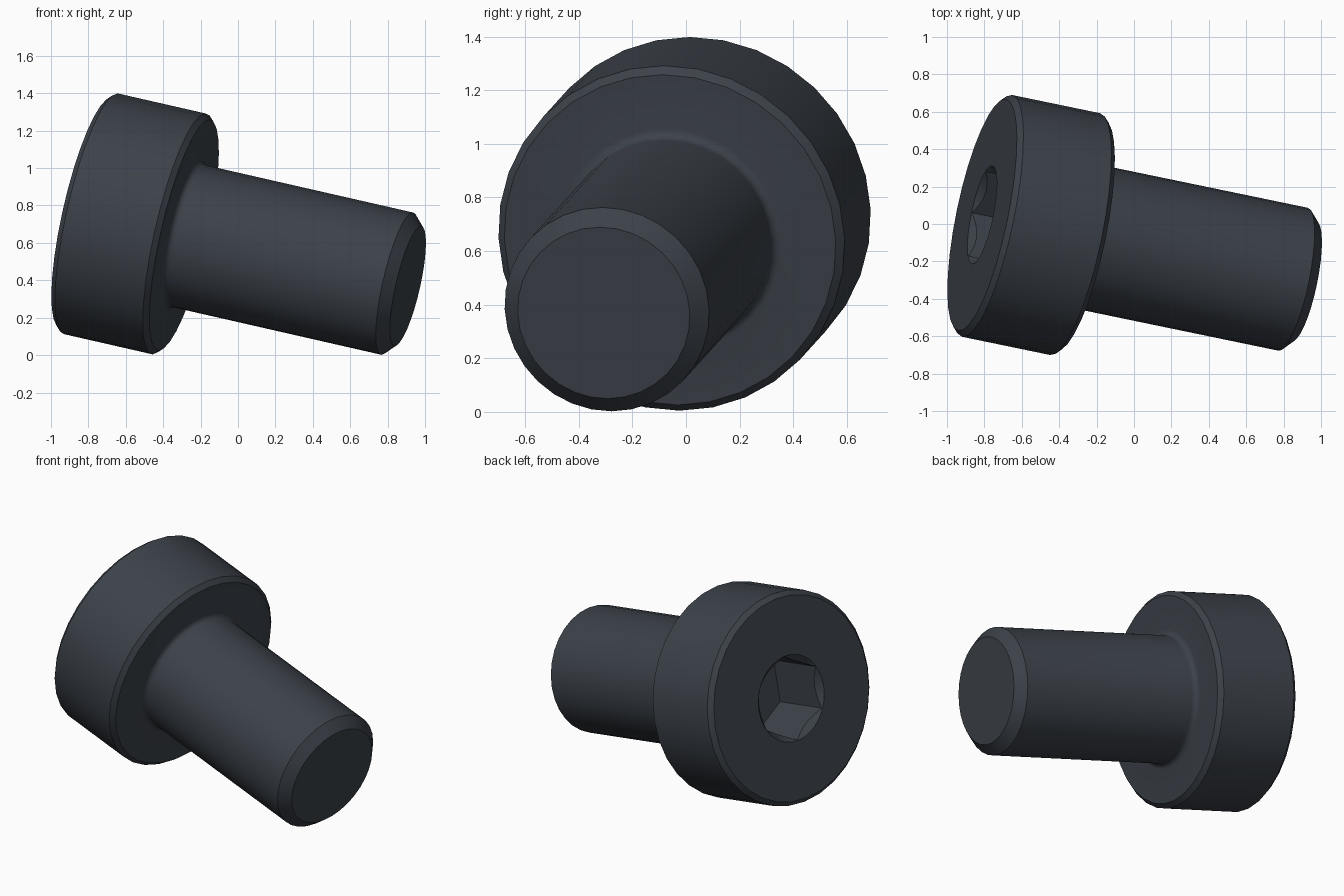
import bpy, bmesh, math
from mathutils import Matrix, Vector

if "Cube" in bpy.data.objects:
    bpy.data.objects.remove(bpy.data.objects["Cube"])

SIDES = 32

steel = bpy.data.materials.new("dark blued steel")
steel.use_nodes = True
colour = (0.045, 0.054, 0.068, 1)
steel.diffuse_color = colour
steel.node_tree.nodes["Principled BSDF"].inputs["Base Color"].default_value = colour

# Tilted frame: local z runs from head to tip, local y points up
axis = Vector((1, -0.207, -0.228)).normalized()
up = (Vector((0, 0, 1)) - axis * axis.z).normalized()
side = up.cross(axis)
frame = Matrix((side, up, axis)).transposed().to_4x4()
frame.translation = (-0.315, -0.054, 0.648)


def revolve(name, profile, sides):
    """Turn a (radius, height) profile round the bolt axis, one vertex at local +y."""
    bm = bmesh.new()
    verts = [bm.verts.new((0, r, z)) for r, z in profile]
    edges = [bm.edges.new(pair) for pair in zip(verts, verts[1:])]
    bmesh.ops.spin(bm, geom=verts + edges, cent=(0, 0, 0), axis=(0, 0, 1),
                   angle=math.tau, steps=sides, use_merge=False)
    bmesh.ops.remove_doubles(bm, verts=bm.verts, dist=0.0005)
    # Join each flat end into a single face
    for z in (profile[0][1], profile[-1][1]):
        fan = [f for f in bm.faces if all(abs(v.co.z - z) < 1e-4 for v in f.verts)
               and any(v.co.xy.length < 1e-4 for v in f.verts)]
        bmesh.ops.dissolve_faces(bm, faces=fan, use_verts=True)
    bmesh.ops.recalc_face_normals(bm, faces=bm.faces)
    mesh = bpy.data.meshes.new(name)
    bm.to_mesh(mesh)
    bm.free()
    mesh.materials.append(steel)
    ob = bpy.data.objects.new(name, mesh)
    bpy.context.collection.objects.link(ob)
    ob.matrix_world = frame
    return ob


# Bolt body: chamfered head, small fillet under it, shank with chamfered tip
HEAD, SHANK, BEVEL, FILLET, BACK = 0.66, 0.39, 0.028, 0.035, -0.52
profile = [(0, BACK), (HEAD - BEVEL, BACK), (HEAD, BACK + BEVEL),
           (HEAD, 0), (HEAD - BEVEL, BEVEL)]
for i in range(6):
    a = math.radians(18 * i)
    profile.append((SHANK + FILLET * (1 - math.sin(a)),
                    BEVEL + FILLET * (1 - math.cos(a))))
profile += [(SHANK, 1.22), (SHANK - 0.062, 1.28), (0, 1.28)]
bolt = revolve("bolt", profile, SIDES)

# Hexagonal socket with a conical lead-in
RIM, DEPTH = 0.265, 0.38
hexagon = revolve("socket_cutter", [(0, BACK - 0.05), (RIM, BACK - 0.05),
                                    (RIM, BACK + DEPTH), (0, BACK + DEPTH)], 6)
cone = revolve("lead_in_cutter", [(0, BACK - 0.02), (RIM + 0.023, BACK - 0.02),
                                  (RIM - 0.097, BACK + 0.1), (0, BACK + 0.1)], SIDES)

bpy.ops.object.select_all(action='DESELECT')
bolt.select_set(True)
bpy.context.view_layer.objects.active = bolt
for cutter in (hexagon, cone):
    cutter.hide_render = True
    cut = bolt.modifiers.new(cutter.name, 'BOOLEAN')
    cut.operation, cut.solver, cut.object = 'DIFFERENCE', 'EXACT', cutter
    bpy.ops.object.modifier_apply(modifier=cut.name)
    bpy.data.objects.remove(cutter)

bpy.ops.object.shade_smooth_by_angle(angle=math.radians(25))
